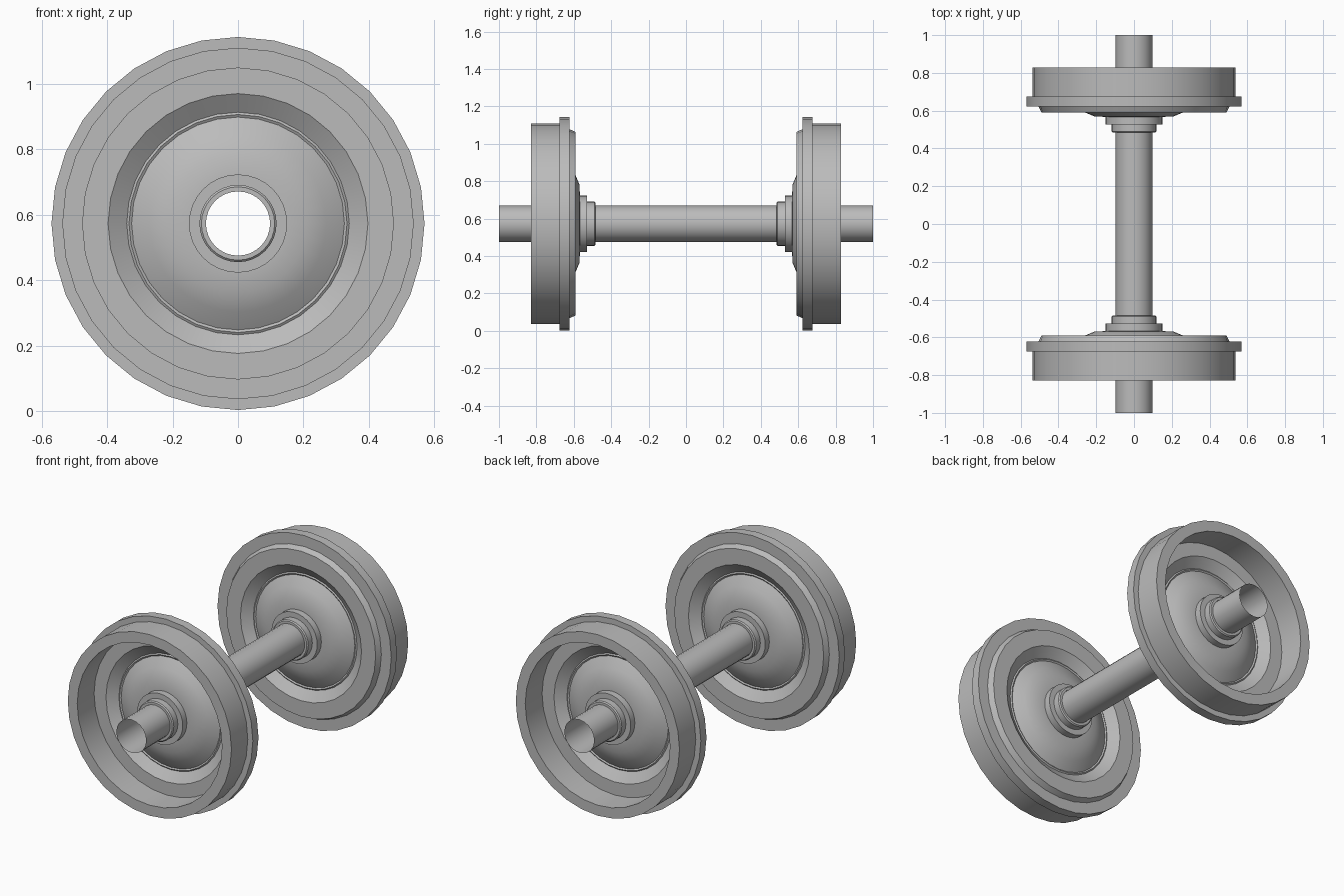
import bpy
import math

cube = bpy.data.objects.get("Cube")
if cube:
    bpy.data.objects.remove(cube, do_unlink=True)

CENTRE_Z = 0.573

steel = bpy.data.materials.new("steel grey")
steel.use_nodes = True
GREY = (0.5, 0.5, 0.5, 1)
steel.diffuse_color = GREY
steel.node_tree.nodes["Principled BSDF"].inputs["Base Color"].default_value = GREY


def lathe(name, profile, sides, side=1, closed=False):
    """Turn (radius, y) points about the axle line; side=-1 mirrors in y."""
    verts, faces = [], []
    for r, y in profile:
        for i in range(sides):
            a = math.tau * i / sides
            verts.append((r * math.sin(a), y * side, CENTRE_Z + r * math.cos(a)))
    n = len(profile)
    for j in range(n if closed else n - 1):
        k = (j + 1) % n
        for i in range(sides):
            m = (i + 1) % sides
            face = (j * sides + i, j * sides + m, k * sides + m, k * sides + i)
            faces.append(face if side > 0 else face[::-1])
    mesh = bpy.data.meshes.new(name)
    mesh.from_pydata(verts, [], faces)
    mesh.materials.append(steel)
    obj = bpy.data.objects.new(name, mesh)
    bpy.context.collection.objects.link(obj)
    bpy.ops.object.select_all(action="DESELECT")
    bpy.context.view_layer.objects.active = obj
    obj.select_set(True)
    bpy.ops.object.shade_smooth_by_angle(angle=math.radians(30))
    return obj


# Hollow axle, open at both ends
lathe("axle", [(0.098, -1), (0.098, 1)], 20)

# Wheel half-sections, measured from the middle plane of the web
WEB_Y = 0.63
dish = [(0.397, 0.04), (0.333, -0.005), (0.27, 0.035), (0.21, 0.06), (0.15, 0.063)]
hub = [(0.15, 0.102), (0.118, 0.102), (0.118, 0.14), (0.112, 0.146), (0.098, 0.146)]

# Tyre: inner face, flange, tread, outer rim and recessed ledge
tyre = [(0.49, 0.59), (0.505, 0.622), (0.57, 0.622), (0.57, 0.675),
        (0.537, 0.675), (0.537, 0.828), (0.475, 0.828), (0.475, 0.67)]

inner = [(r, WEB_Y - d) for r, d in dish + hub]
outer = [(r, WEB_Y + d) for r, d in dish + hub]
for label, side in (("front", -1), ("back", 1)):
    lathe(label + "_wheel", inner[::-1] + tyre + outer, 32, side)
